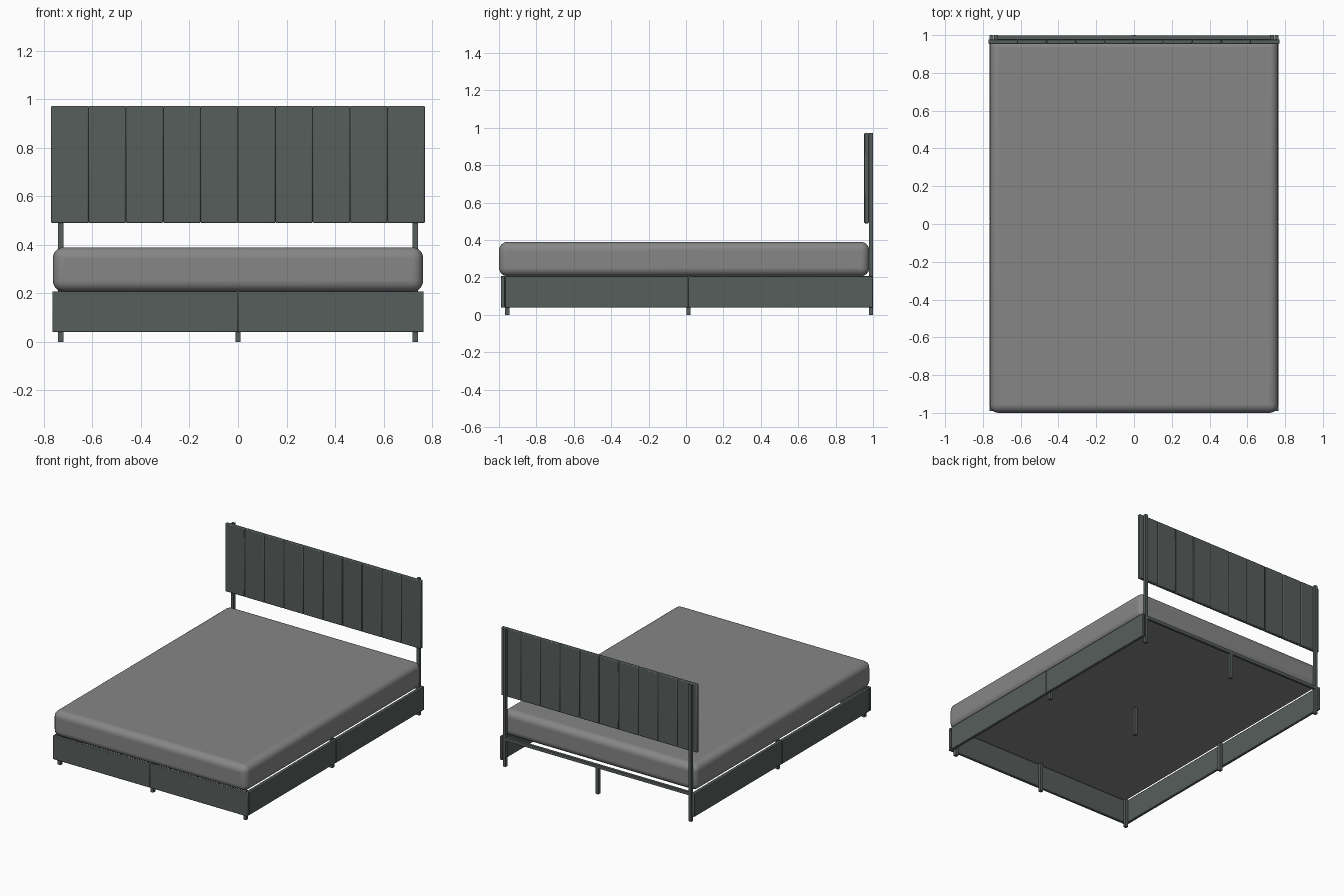
import bpy

if "Cube" in bpy.data.objects:
    bpy.data.objects.remove(bpy.data.objects["Cube"])


def material(name, rgb):
    m = bpy.data.materials.new(name)
    m.diffuse_color = (*rgb, 1.0)
    m.use_nodes = True
    m.node_tree.nodes["Principled BSDF"].inputs["Base Color"].default_value = m.diffuse_color
    return m


FRAME = material("dark_slate_frame", (0.095, 0.112, 0.107))
MATTRESS = material("grey_mattress", (0.24, 0.24, 0.24))


def box(name, x, y, z, mat, bevel=0.0, segments=2):
    """Box from (min, max) ranges, with optional rounded edges."""
    bpy.ops.mesh.primitive_cube_add(
        size=1, location=[(a + b) / 2 for a, b in (x, y, z)])
    ob = bpy.context.object
    ob.name = name
    ob.scale = [b - a for a, b in (x, y, z)]
    bpy.ops.object.transform_apply(location=False, rotation=False, scale=True)
    ob.data.materials.append(mat)
    if bevel:
        mod = ob.modifiers.new("rounded_edges", "BEVEL")
        mod.width = bevel
        mod.segments = segments
        bpy.ops.object.shade_smooth_by_angle()
    return ob


# Mattress
box("mattress", (-0.763, 0.763), (-1.0, 0.98), (0.207, 0.39), MATTRESS, 0.045, 6)

# Upholstered rails, each made of two boards
RAIL_Z = (0.04, 0.208)
SPLIT_Y = 0.012
for side, s in (("left", -1), ("right", 1)):
    xs = sorted((s * 0.744, s * 0.765))
    box(f"{side}_rail_front", xs, (-0.966, SPLIT_Y), RAIL_Z, FRAME, 0.004)
    box(f"{side}_rail_back", xs, (SPLIT_Y, 1.0), RAIL_Z, FRAME, 0.004)
    xs = sorted((0.0, s * 0.765))
    box(f"foot_rail_{side}", xs, (-0.99, -0.967), RAIL_Z, FRAME, 0.004)

# Thin crossbar at the open back
box("back_crossbar", (-0.72, 0.72), (0.979, 0.999), (0.184, 0.206), FRAME)

# Legs in a three by three grid; the rear corners rise as headboard posts
H = 0.011
for row, y in (("front", -0.956), ("middle", 0.013), ("back", 0.989)):
    for col, x in (("left", -0.73), ("centre", 0.0), ("right", 0.73)):
        post = row == "back" and col != "centre"
        top = 0.973 if post else 0.206
        box(f"{row}_{col}_{'post' if post else 'leg'}",
            (x - H, x + H), (y - H, y + H), (0.0, top), FRAME)

# Headboard of ten vertical padded panels
N = 10
WIDTH = 1.54 / N
for i in range(N):
    x0 = -0.77 + i * WIDTH
    box(f"headboard_panel_{i + 1}", (x0, x0 + WIDTH), (0.953, 0.978),
        (0.49, 0.973), FRAME, 0.005)
